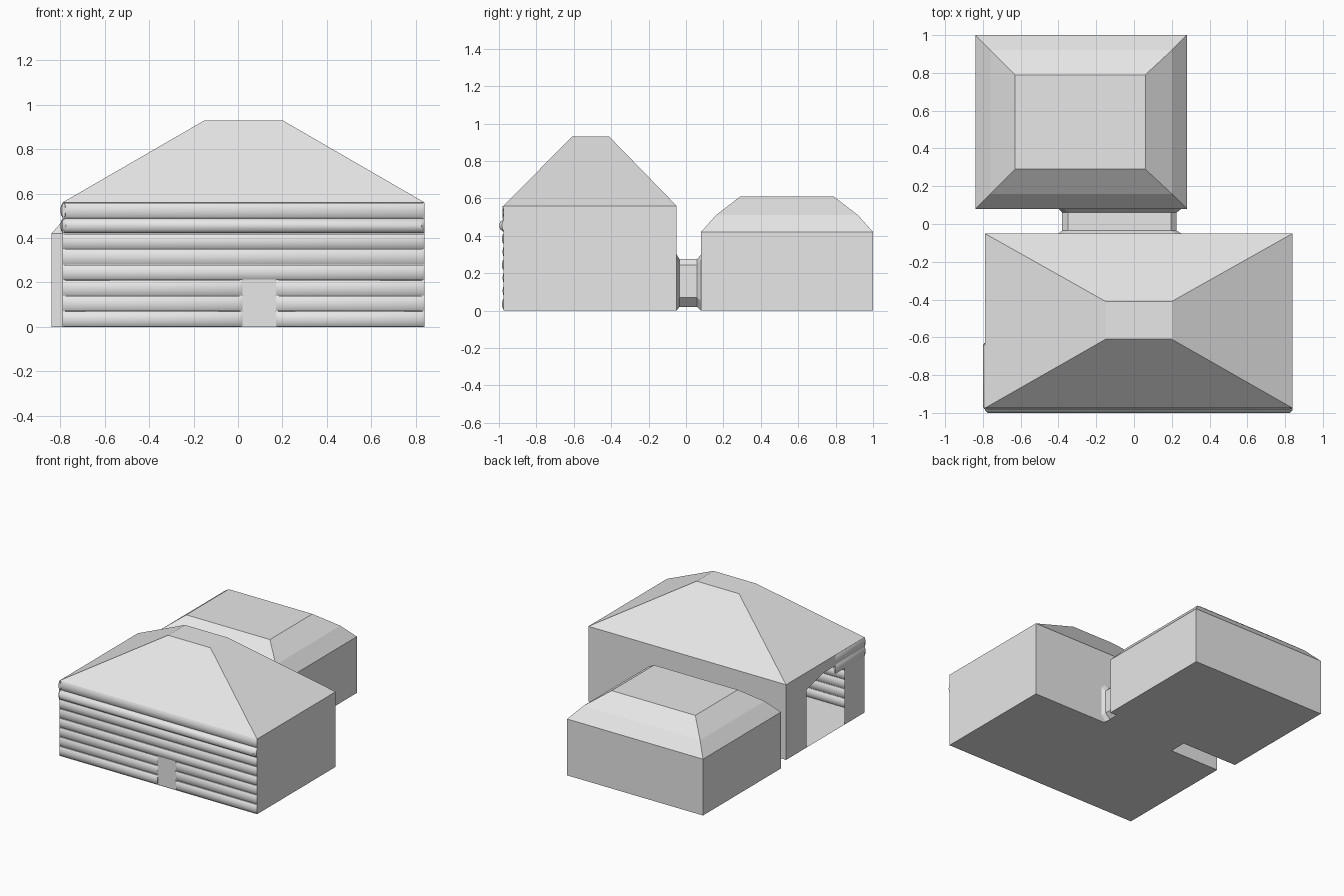
import bpy, bmesh, math

if "Cube" in bpy.data.objects:
    bpy.data.objects.remove(bpy.data.objects["Cube"])

grey = bpy.data.materials.new("plain_grey")
grey.diffuse_color = (0.8, 0.8, 0.8, 1)
grey.use_nodes = True
grey.node_tree.nodes["Principled BSDF"].inputs["Base Color"].default_value = grey.diffuse_color


def finish(name, bm, smooth=False, fix_normals=True):
    if fix_normals:
        bmesh.ops.recalc_face_normals(bm, faces=bm.faces)
    me = bpy.data.meshes.new(name)
    bm.to_mesh(me)
    bm.free()
    me.materials.append(grey)
    ob = bpy.data.objects.new(name, me)
    bpy.context.collection.objects.link(ob)
    if smooth:
        bpy.ops.object.select_all(action='DESELECT')
        ob.select_set(True)
        bpy.context.view_layer.objects.active = ob
        bpy.ops.object.shade_smooth_by_angle(angle=math.radians(40))
    return ob


def loft(name, rings, caps=(True, True)):
    """Skin a stack of equal-length point rings."""
    bm = bmesh.new()
    loops = [[bm.verts.new(p) for p in r] for r in rings]
    n = len(loops[0])
    for a, b in zip(loops, loops[1:]):
        for i in range(n):
            j = (i + 1) % n
            bm.faces.new((a[i], a[j], b[j], b[i]))
    if caps[0]:
        bm.faces.new(loops[0])
    if caps[1]:
        bm.faces.new(loops[-1])
    return finish(name, bm)


def rect(x0, x1, y0, y1, z):
    return [(x0, y0, z), (x1, y0, z), (x1, y1, z), (x0, y1, z)]


def panel(name, pts):
    """Single flat wall, wound to face outward."""
    bm = bmesh.new()
    bm.faces.new([bm.verts.new(p) for p in pts])
    return finish(name, bm, fix_normals=False)


def log(name, start, end, fixed, z, depth, along='x'):
    """Rounded board with pinched ends, running along x or y."""
    n, h = 10, 0.07
    bm = bmesh.new()
    loops = []
    for pos, k in ((start, 0.55), (start + 0.015, 1), (end - 0.015, 1), (end, 0.55)):
        ring = []
        for i in range(n):
            a = 2 * math.pi * i / n
            off = fixed + depth * k * math.cos(a)
            zz = z + h / 2 + h / 2 * math.sin(a)
            ring.append(bm.verts.new((pos, off, zz) if along == 'x' else (off, pos, zz)))
        loops.append(ring)
    for a, b in zip(loops, loops[1:]):
        for i in range(n):
            j = (i + 1) % n
            bm.faces.new((a[i], a[j], b[j], b[i]))
    bm.faces.new(loops[0])
    bm.faces.new(loops[-1])
    return finish(name, bm, smooth=True)


# Front hall: extents and eave height
X0, X1, Y0, Y1, H = -0.79, 0.84, -0.975, -0.05, 0.56

# Hip roof with a small flat top
loft("hall_roof", [rect(X0, X1, Y0, Y1, H), rect(-0.15, 0.20, -0.61, -0.41, 0.93)],
     caps=(False, True))

# Hall floor and plain walls
panel("hall_floor", rect(X0, X1, Y0, Y1, 0)[::-1])
panel("hall_right_wall", [(X1, Y0, 0), (X1, Y1, 0), (X1, Y1, H), (X1, Y0, H)])
panel("hall_back_wall", [(X1, Y1, 0), (X0, Y1, 0), (X0, Y1, H), (X1, Y1, H)])

# Left wall with a broken side opening
outline = [(Y1, 0), (-0.29, 0), (-0.29, 0.43), (-0.49, 0.48), (-0.63, 0.48),
           (-0.63, 0.42), (-0.74, 0.42), (-0.74, 0), (Y0, 0), (Y0, H), (Y1, H)]
panel("hall_left_wall", [(X0, y, z) for y, z in outline])

# Front wall of stacked boards, split around the doorway
for i in range(8):
    z = 0.07 * i
    depth = 0.035 if i == 6 else (0.02 if i in (0, 3, 5) else 0.016)
    spans = [(X0, 0.02), (0.17, X1)] if i < 3 else [(X0, X1)]
    for k, (a, b) in enumerate(spans):
        log(f"front_board_{i}_{k}", a, b, -0.965, z, depth)

# Door and backing strip behind the boards
panel("front_door", [(0.02, -0.972, 0), (0.17, -0.972, 0),
                     (0.17, -0.972, 0.22), (0.02, -0.972, 0.22)])
panel("front_backing", [(X0, -0.962, 0), (X1, -0.962, 0),
                        (X1, -0.962, H), (X0, -0.962, H)])

# Short boards left at the top of the side wall
for i in (6, 7):
    log(f"side_board_{i}", -0.98, -0.63, X0 + 0.005, 0.07 * i, 0.015, along='y')

# Rear block with a bulging flat-topped roof
loft("rear_block", [rect(-0.84, 0.28, 0.08, 1.0, 0), rect(-0.84, 0.28, 0.08, 1.0, 0.42)],
     caps=(True, False))
loft("rear_roof", [rect(-0.84, 0.28, 0.08, 1.0, 0.42),
                   rect(-0.76, 0.20, 0.16, 0.92, 0.51),
                   rect(-0.63, 0.06, 0.29, 0.79, 0.61)], caps=(False, True))


# Linking passage: chamfered tube with flared ends
def octagon(y, x0, x1, z0, z1, c=0.05):
    p = [(x0 + c, z0), (x1 - c, z0), (x1, z0 + c), (x1, z1 - c * 0.6),
         (x1 - c * 0.6, z1), (x0 + c * 0.6, z1), (x0, z1 - c * 0.6), (x0, z0 + c)]
    return [(x, y, z) for x, z in p]


loft("passage", [octagon(-0.05, -0.40, 0.25, 0.0, 0.30),
                 octagon(-0.035, -0.38, 0.225, 0.02, 0.275),
                 octagon(0.06, -0.38, 0.225, 0.02, 0.275),
                 octagon(0.08, -0.40, 0.25, 0.0, 0.30)])
panel("passage_floor", rect(-0.38, 0.225, Y1, 0.08, 0)[::-1])
